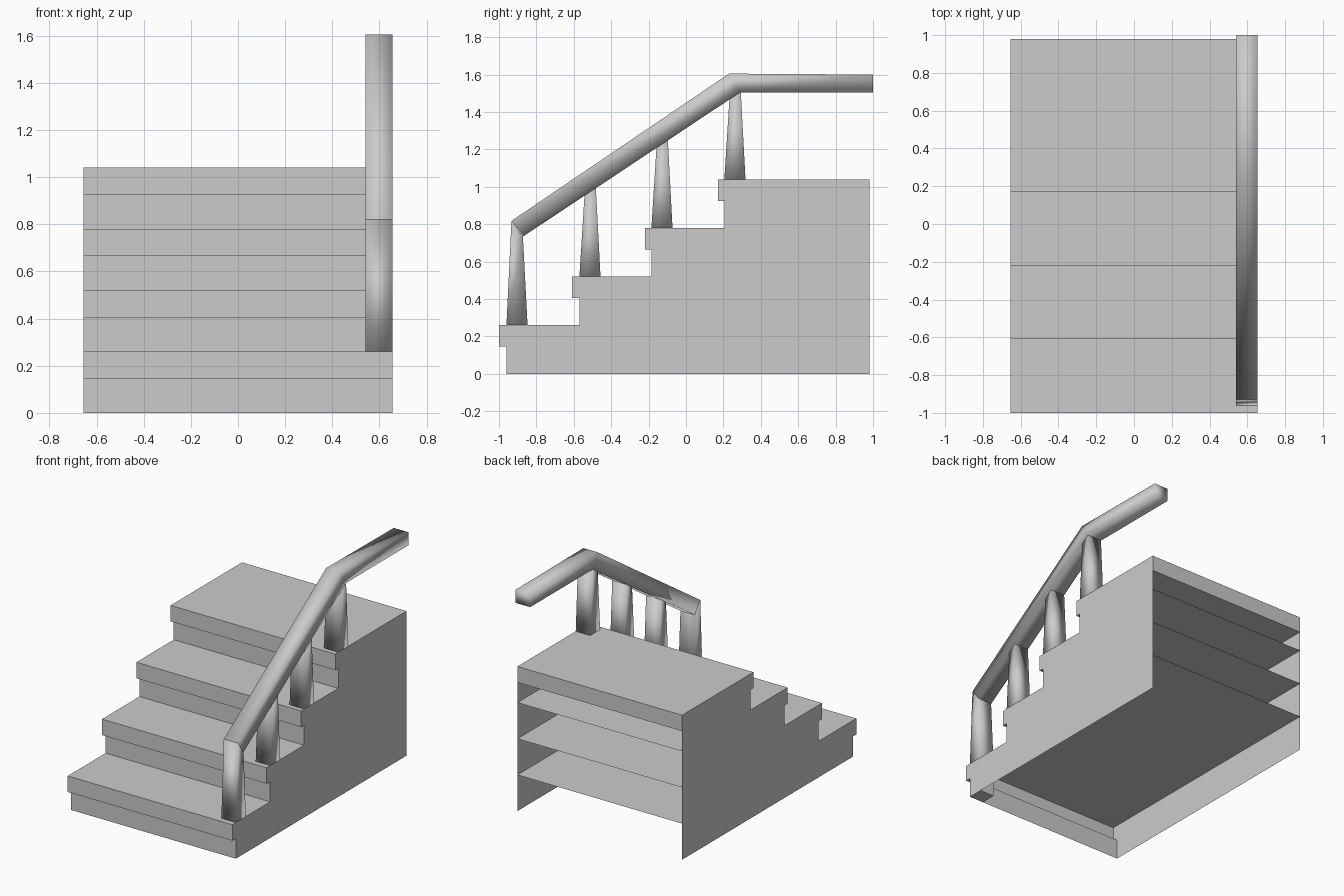
import bpy

if "Cube" in bpy.data.objects:
    bpy.data.objects.remove(bpy.data.objects["Cube"])

W = 0.655          # half width of the staircase
BACK = 0.98        # rear edge of the steps
RISE = 0.26
NOSE = 0.115       # tread thickness
RAIL_IN = 0.54     # inner side of the handrail


def make(name, verts, faces, smooth=False):
    me = bpy.data.meshes.new(name)
    me.from_pydata(verts, [], faces)
    me.update()
    ob = bpy.data.objects.new(name, me)
    bpy.context.collection.objects.link(ob)
    if smooth:
        me.polygons.foreach_set("use_smooth", [True] * len(me.polygons))
    return ob


def prism(name, profile, x0, x1, smooth=False):
    """Closed solid from a (y, z) outline extruded along x."""
    n = len(profile)
    verts = [(x, y, z) for x in (x0, x1) for y, z in profile]
    faces = [tuple(reversed(range(n))), tuple(range(n, 2 * n))]
    faces += [(i, (i + 1) % n, (i + 1) % n + n, i + n) for i in range(n)]
    return make(name, verts, faces, smooth)


# Steps: open-backed shells with riser, overhanging tread and side panels
noses = [-1.0, -0.61, -0.22, 0.17]
risers = [-0.96, -0.57, -0.185, 0.205]
for i, (nose, riser) in enumerate(zip(noses, risers)):
    low, top = RISE * i, RISE * (i + 1)
    mid = top - NOSE
    prof = [(riser, low), (riser, mid), (nose, mid), (nose, top),
            (BACK, top), (BACK, mid), (BACK, low)]
    n = len(prof)
    verts = [(x, y, z) for x in (-W, W) for y, z in prof]
    faces = [(k, k + n, k + n + 1, k + 1) for k in range(4)]
    for s in (0, n):
        side = [(0, 1, 5, 6), (1, 2, 3, 4, 5)]
        for f in side:
            f = [k + s for k in f]
            faces.append(tuple(f) if s == 0 else tuple(reversed(f)))
    if i == 3:     # the landing is a closed slab
        faces += [(4, 4 + n, 5 + n, 5), (1, 5, 5 + n, 1 + n)]
    make(f"step_{i + 1}", verts, faces)

# Handrail: sloped run bending into a level run
prism("handrail", [(-0.87, 0.735), (0.29, 1.505), (1.0, 1.505),
                   (1.0, 1.60), (0.23, 1.605), (-0.93, 0.82)],
      RAIL_IN, W, True)


def rail_under(y):
    return 0.735 + (y + 0.87) * (1.505 - 0.735) / 1.16


# Tapered posts, one on each step, cut to the slope of the rail
for i, y in enumerate(risers):
    base = RISE * (i + 1)
    a, b = y + 0.027, y + 0.088
    za = 0.82 if i == 0 else rail_under(a)
    prism(f"post_{i + 1}", [(y, base), (y + 0.113, base),
                            (b, rail_under(b)), (a, za)],
          RAIL_IN, W, True)

# Footing below the first post
y = risers[0]
prism("post_footing", [(y, 0), (y + 0.113, 0), (y + 0.113, RISE - NOSE),
                       (y, RISE - NOSE)], RAIL_IN, W)
